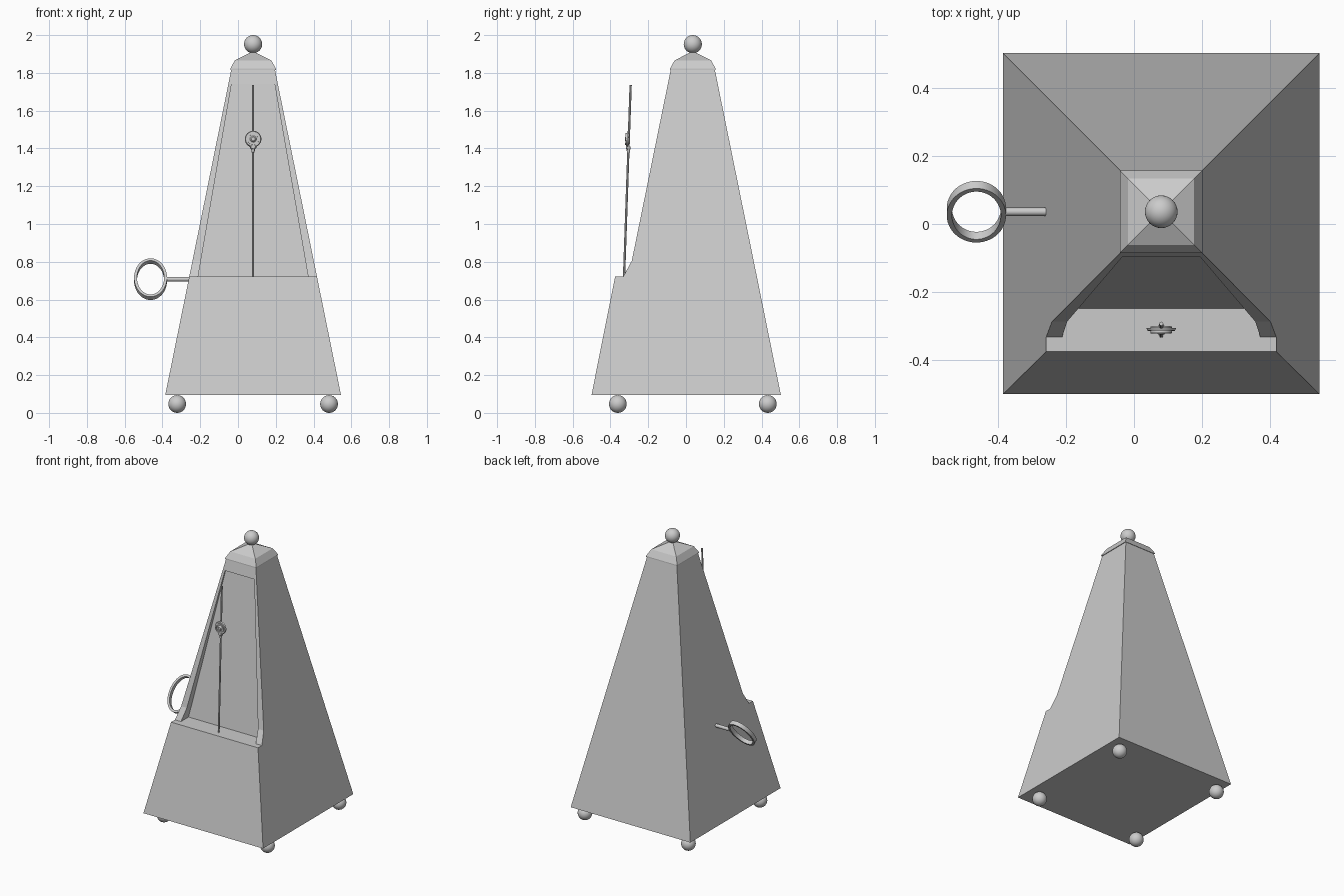
import bpy, bmesh, math
from mathutils import Vector, Matrix

if "Cube" in bpy.data.objects:
    bpy.data.objects.remove(bpy.data.objects["Cube"])

CX, CY = 0.08, 0.036      # axis of the tapered case


def add_mesh(name, bm, smooth=False):
    bmesh.ops.recalc_face_normals(bm, faces=bm.faces)
    me = bpy.data.meshes.new(name)
    bm.to_mesh(me)
    bm.free()
    ob = bpy.data.objects.new(name, me)
    bpy.context.collection.objects.link(ob)
    if smooth:
        bpy.context.view_layer.objects.active = ob
        ob.select_set(True)
        bpy.ops.object.shade_smooth_by_angle(angle=math.radians(40))
        ob.select_set(False)
    return ob


def ball(name, x, y, z, r):
    bm = bmesh.new()
    bmesh.ops.create_uvsphere(bm, u_segments=32, v_segments=16, radius=r,
                              matrix=Matrix.Translation((x, y, z)))
    add_mesh(name, bm, True)


def rod(name, a, b, r, sides=16, r2=None):
    a, b = Vector(a), Vector(b)
    d = b - a
    m = Matrix.Translation((a + b) / 2) @ d.to_track_quat('Z', 'Y').to_matrix().to_4x4()
    bm = bmesh.new()
    bmesh.ops.create_cone(bm, cap_ends=True, segments=sides, radius1=r,
                          radius2=r if r2 is None else r2, depth=d.length, matrix=m)
    add_mesh(name, bm, True)


def band(name, outer, inner, length, matrix, segs=48):
    # flat ring with rectangular section; outer and inner are (rx, ry)
    bm = bmesh.new()
    rings = []
    for (rx, ry), h in ((outer, -1), (outer, 1), (inner, 1), (inner, -1)):
        rings.append([bm.verts.new(matrix @ Vector((rx * math.cos(t), ry * math.sin(t), h * length / 2)))
                      for t in (2 * math.pi * i / segs for i in range(segs))])
    for k in range(4):
        p, q = rings[k], rings[(k + 1) % 4]
        for i in range(segs):
            j = (i + 1) % segs
            bm.faces.new((p[i], p[j], q[j], q[i]))
    add_mesh(name, bm, True)


# Case: side profile (y, z), widths taper with height
profile = [(-.5, .096), (-.375, .722), (-.332, .722), (-.287, .805),
           (-.08, 1.82), (.152, 1.82), (.502, .096)]
outer_x = lambda z: .465 - .203 * (z - .096)
inner_x = lambda z: .291 - .174 * (z - .722)
slot = [(-.332, .722), (-.287, .805), (-.0963, 1.74)]     # front edge of the recess
back = [(-.248, .722), (-.088, 1.74)]                     # rear wall of the recess
bm = bmesh.new()
side, edge, rear = {}, {}, {}
for s in (-1, 1):
    side[s] = [bm.verts.new((CX + s * outer_x(z), y, z)) for y, z in profile]
    edge[s] = [bm.verts.new((CX + s * inner_x(z), y, z)) for y, z in slot]
    rear[s] = [bm.verts.new((CX + s * inner_x(z), y, z)) for y, z in back]
    o, e, r = side[s], edge[s], rear[s]
    bm.faces.new(o)
    bm.faces.new((o[2], e[0], e[1], o[3]))                # rim chamfer
    bm.faces.new((o[3], e[1], e[2], o[4]))                # rim
    bm.faces.new((e[0], r[0], r[1], e[2], e[1]))          # recess wall
L, R = side[-1], side[1]
for i in (0, 4, 5, 6):
    j = (i + 1) % 7
    bm.faces.new((L[i], L[j], R[j], R[i]))
bm.faces.new((L[1], L[2], edge[-1][0], edge[1][0], R[2], R[1]))
bm.faces.new((L[4], edge[-1][2], edge[1][2], R[4]))
bm.faces.new((edge[-1][0], rear[-1][0], rear[1][0], edge[1][0]))
bm.faces.new((rear[-1][0], rear[-1][1], rear[1][1], rear[1][0]))
bm.faces.new((edge[-1][2], rear[-1][1], rear[1][1], edge[1][2]))
add_mesh("case", bm)

# Cap: stacked square rings rising to a point
bm = bmesh.new()
rings = [[bm.verts.new((CX + sx * h, CY + sy * h, z))
          for sx, sy in ((-1, -1), (1, -1), (1, 1), (-1, 1))]
         for h, z in ((.121, 1.815), (.121, 1.822), (.097, 1.866))]
bm.faces.new(rings[0])
apex = bm.verts.new((CX, CY, 1.915))
for i in range(4):
    j = (i + 1) % 4
    for p, q in zip(rings, rings[1:]):
        bm.faces.new((p[i], p[j], q[j], q[i]))
    bm.faces.new((rings[2][i], rings[2][j], apex))
add_mesh("cap", bm)
ball("finial", CX, CY, 1.952, .048)

# Feet
for sx in (-1, 1):
    for sy in (-1, 1):
        ball("foot", CX + sx * .402, CY + sy * .397, .047, .047)

# Pendulum rod and sliding weight
bottom, top = Vector((CX, -.328, .722)), Vector((CX, -.293, 1.737))
rod("pendulum_rod", bottom, top, .006, 8)
lean = (top - bottom).normalized()
fwd = Vector((0, -lean.z, lean.y))
w = bottom + lean * .728
turn = Matrix.Translation(w + fwd * .008) @ fwd.to_track_quat('Z', 'Y').to_matrix().to_4x4()
rod("weight_disc", w + fwd * .003, w + fwd * .011, .044, 32, .040)
band("weight_rim", (.031, .031), (.025, .025), .02, turn, 32)
rod("weight_boss", w + fwd * .010, w + fwd * .021, .018, 24, .010)
low = w - lean * .04
rod("weight_clip", low + fwd * .002, low + fwd * .014, .018, 16, .012)
rod("weight_tail", low, low - lean * .03, .011, 12, .008)

# Winding key: shaft and tilted oval ring
rod("key_shaft", (-.38, CY, .708), (-.255, CY, .708), .012)
tilt = Matrix.Translation((-.463, CY, .708)) @ Matrix.Rotation(math.radians(52), 4, 'X')
band("key_ring", (.087, .129), (.072, .114), .028, tilt)
